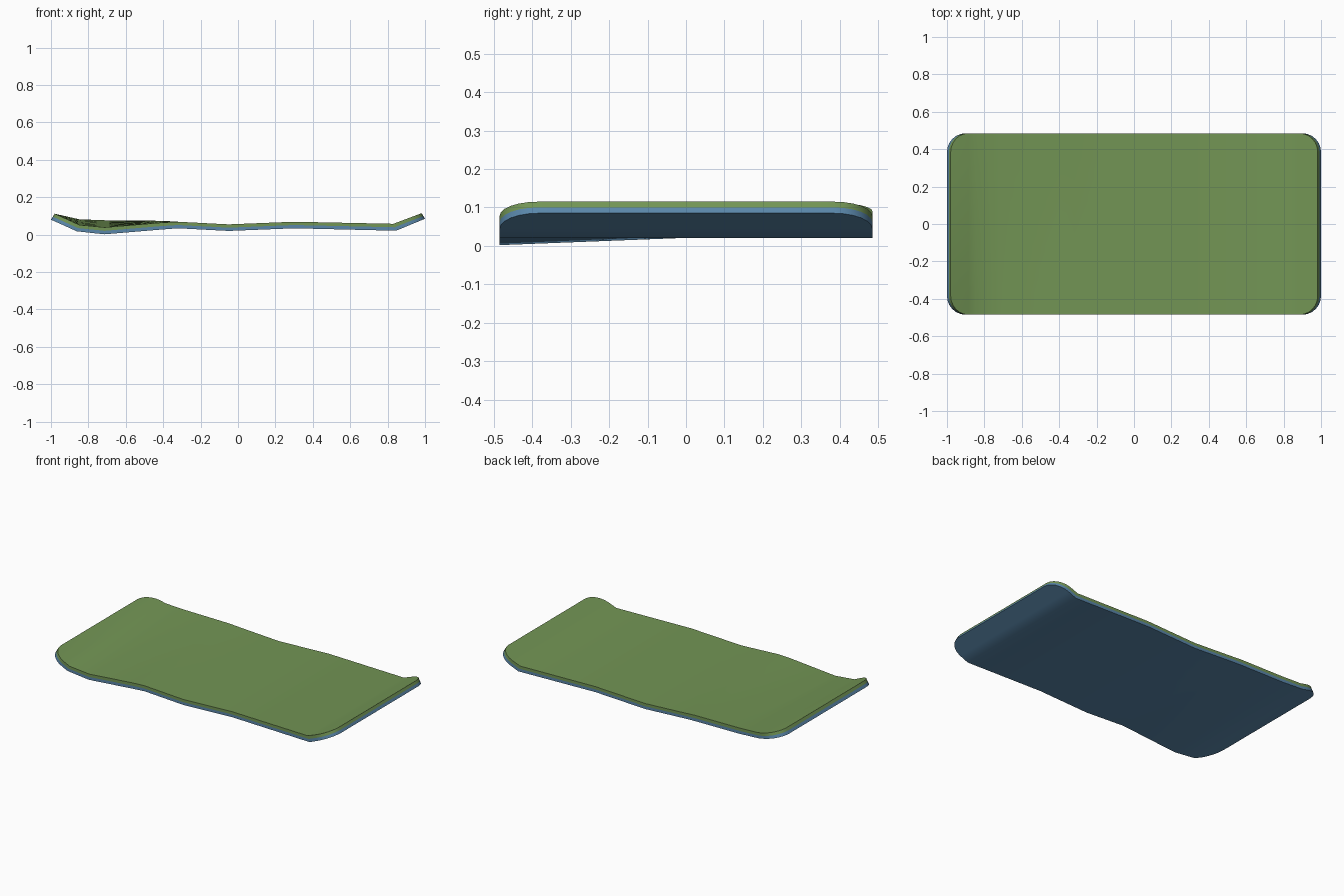
import bpy, bmesh, math

if "Cube" in bpy.data.objects:
    bpy.data.objects.remove(bpy.data.objects["Cube"])

HALF_W, R, ROWS = 0.485, 0.10, 8

# Lengthwise section: underside x, z / upper side x, z / rise of the back edge
SECTION = [
    (-1.00, .080, -.980, .112, 0.0),
    (-.862, .018, -.848, .052, .030),
    (-.715, .002, -.713, .039, .038),
    (-.40, .028, -.403, .065, .009),
    (-.32, .034, -.320, .069, 0.0),
    (-.05, .020, -.050, .055, 0.0),
    (.30, .034, .300, .069, 0.0),
    (.845, .021, .831, .058, 0.0),
    (1.00, .085, .982, .115, 0.0),
]


def station(x):
    """Section values interpolated at underside position x."""
    for a, b in zip(SECTION, SECTION[1:]):
        if x <= b[0] + 1e-9:
            f = (x - a[0]) / (b[0] - a[0])
            return [p + (q - p) * f for p, q in zip(a, b)]


def half_width(x):
    """Plan outline: a rectangle with rounded corners."""
    d = max(0, abs(x) - (1 - R))
    return HALF_W - R + math.sqrt(max(0, R * R - d * d))


# Section positions plus extra steps around the rounded corners
arc = [1 - R + R * math.sin(math.radians(a)) for a in range(0, 91, 15)]
xs = sorted({s[0] for s in SECTION} | {round(v, 5) for a in arc for v in (a, -a)})


def make_layer(name, low, high, color):
    bm = bmesh.new()
    skins = []
    for f in (low, high):
        skin = []
        for x in xs:
            xb, zb, xt, zt, rise = station(x)
            w = half_width(x)
            col = []
            for j in range(ROWS + 1):
                y = w * (2 * j / ROWS - 1)
                lift = rise * (y / HALF_W + 1) / 2
                col.append(bm.verts.new((xb + (xt - xb) * f, y, zb + (zt - zb) * f + lift)))
            skin.append(col)
        # flat sheet of the layer
        for c, d in zip(skin, skin[1:]):
            for j in range(ROWS):
                bm.faces.new((c[j], d[j], d[j + 1], c[j + 1]))
        skins.append(skin)
    # rim joining both sheets
    loops = []
    for s in skins:
        loops.append([c[0] for c in s] + s[-1][1:]
                     + [c[-1] for c in s[-2::-1]] + s[0][-2:0:-1])
    n = len(loops[0])
    for i in range(n):
        k = (i + 1) % n
        bm.faces.new((loops[0][i], loops[0][k], loops[1][k], loops[1][i]))
    bmesh.ops.recalc_face_normals(bm, faces=bm.faces)
    mesh = bpy.data.meshes.new(name)
    bm.to_mesh(mesh)
    bm.free()
    obj = bpy.data.objects.new(name, mesh)
    bpy.context.collection.objects.link(obj)
    mat = bpy.data.materials.new(name + "_color")
    mat.diffuse_color = color
    mat.use_nodes = True
    mat.node_tree.nodes["Principled BSDF"].inputs["Base Color"].default_value = mat.diffuse_color
    mesh.materials.append(mat)
    bpy.ops.object.select_all(action='DESELECT')
    obj.select_set(True)
    bpy.context.view_layer.objects.active = obj
    bpy.ops.object.shade_smooth_by_angle(angle=math.radians(35))


# Blue base and green top of the mat
make_layer("mat_base", 0.0, 0.5, (0.10, 0.24, 0.40, 1))
make_layer("mat_top", 0.5, 1.0, (0.17, 0.30, 0.09, 1))
